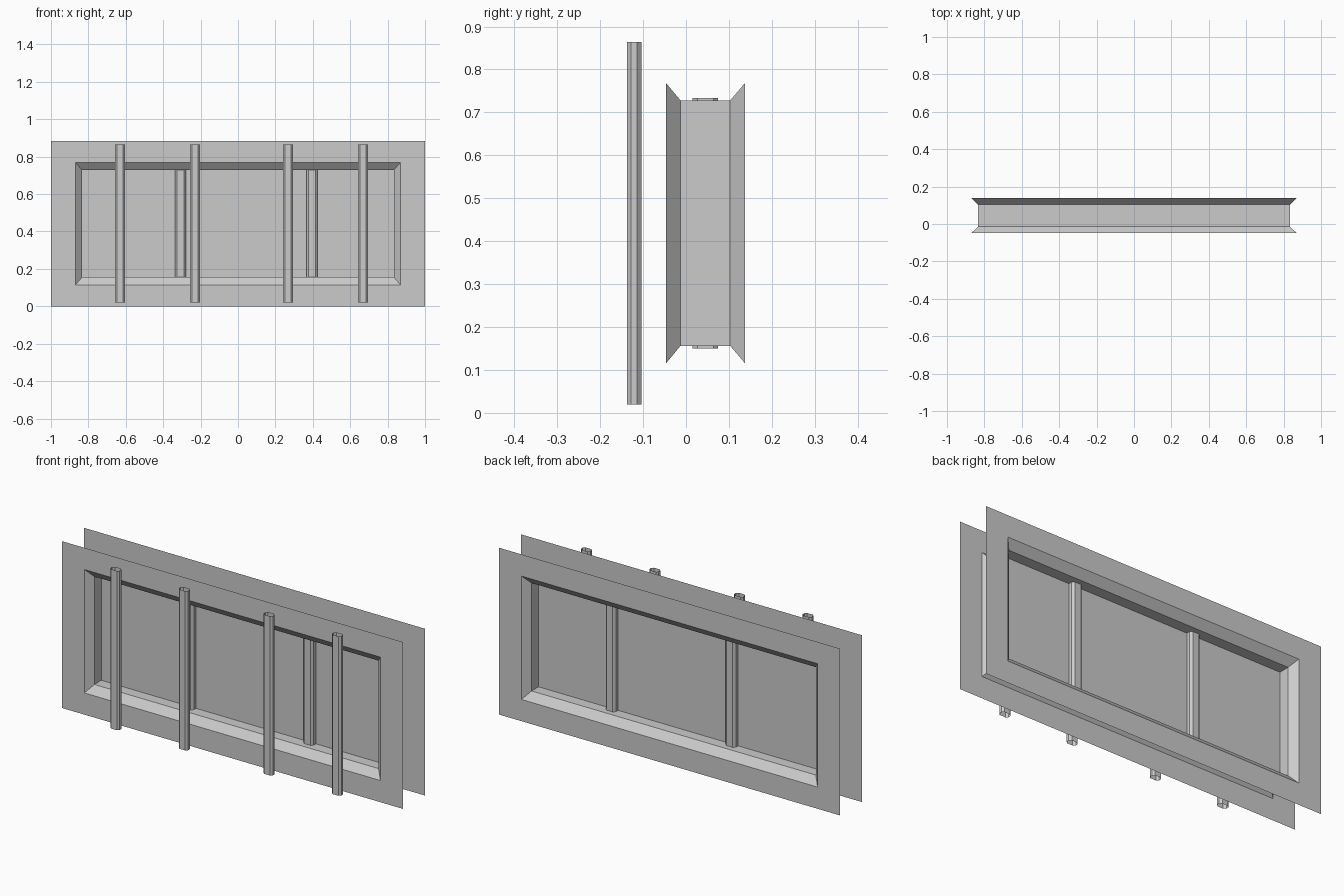
import bpy

if "Cube" in bpy.data.objects:
    bpy.data.objects.remove(bpy.data.objects["Cube"])

ZC = 0.442  # height of the panel's centre line


def make(name, verts, faces):
    mesh = bpy.data.meshes.new(name)
    mesh.from_pydata(verts, [], faces)
    mesh.update()
    obj = bpy.data.objects.new(name, mesh)
    bpy.context.collection.objects.link(obj)
    return obj


def loft(name, rings):
    """Join rectangular rings (half width, half height, y) in order."""
    verts = []
    for w, h, y in rings:
        verts += [(sx * w, y, ZC + sz * h)
                  for sx, sz in ((-1, -1), (1, -1), (1, 1), (-1, 1))]
    faces = [(4 * k + i, 4 * k + (i + 1) % 4,
              4 * k + 4 + (i + 1) % 4, 4 * k + 4 + i)
             for k in range(len(rings) - 1) for i in range(4)]
    return make(name, verts, faces)


def bar(name, x, y, w, d, half, c):
    """Open-ended vertical tube with a chamfered rectangular section."""
    a, b = w / 2, d / 2
    sec = [(a, -b + c), (a, b - c), (a - c, b), (-a + c, b),
           (-a, b - c), (-a, -b + c), (-a + c, -b), (a - c, -b)]
    verts = [(x + u, y + v, z) for z in (ZC - half, ZC + half) for u, v in sec]
    faces = [(i, (i + 1) % 8, 8 + (i + 1) % 8, 8 + i) for i in range(8)]
    return make(name, verts, faces)


OUTER, OPENING, THROAT = (1.0, 0.442), (0.868, 0.327), (0.833, 0.286)
FRONT, BACK = -0.047, 0.138

# Wall sheets with a rectangular opening
loft("front_wall", [(*OUTER, FRONT), (*OPENING, FRONT)])
loft("back_wall", [(*OPENING, BACK), (*OUTER, BACK)])

# Window reveal, flared on both sides
loft("window_reveal", [(*OPENING, FRONT), (*THROAT, -0.013),
                       (*THROAT, 0.103), (*OPENING, BACK)])

# Pane across the middle of the reveal
w, h = THROAT
make("window_pane", [(-w, 0.045, ZC - h), (w, 0.045, ZC - h),
                     (w, 0.045, ZC + h), (-w, 0.045, ZC + h)], [(0, 1, 2, 3)])

# Mullions
for i, x in enumerate((-0.307, 0.396)):
    bar(f"mullion_{i + 1}", x, 0.045, 0.059, 0.059, 0.292, 0.011)

# Security bars in front of the window
for i, x in enumerate((-0.631, -0.23, 0.267, 0.668)):
    bar(f"front_bar_{i + 1}", x, -0.121, 0.054, 0.034, 0.422, 0.01)
